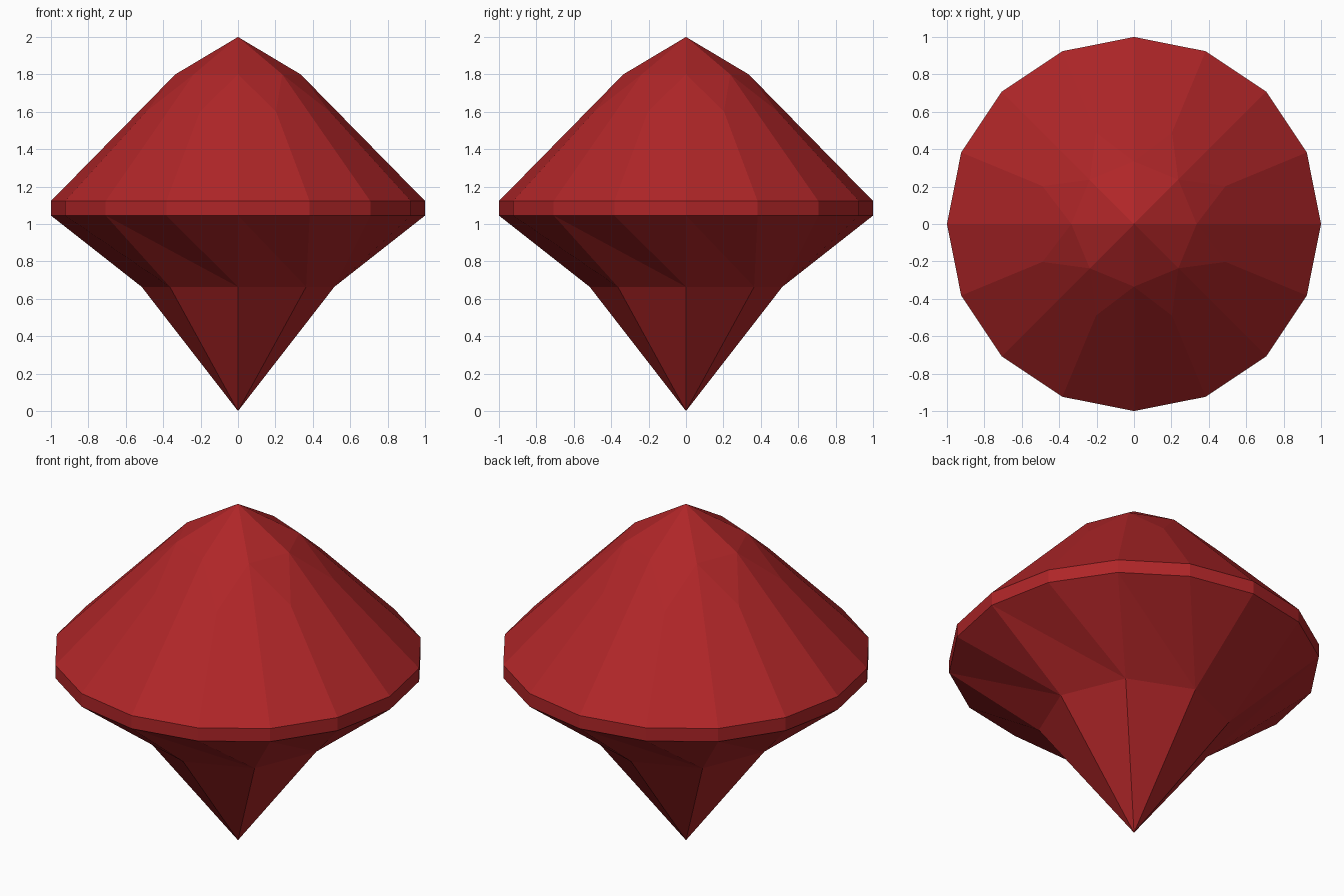
import bpy, bmesh, math

if "Cube" in bpy.data.objects:
    bpy.data.objects.remove(bpy.data.objects["Cube"])

red = bpy.data.materials.new("ruby_red")
red.diffuse_color = (0.43, 0.019, 0.021, 1)
red.use_nodes = True
red.node_tree.nodes["Principled BSDF"].inputs["Base Color"].default_value = red.diffuse_color

bm = bmesh.new()


def ring(count, radius, z, start=0.0):
    """Circle of vertices, the first at the given angle in degrees."""
    out = []
    for i in range(count):
        a = math.radians(start) + 2 * math.pi * i / count
        out.append(bm.verts.new((radius * math.cos(a), radius * math.sin(a), z)))
    return out


tip = bm.verts.new((0, 0, 0))
pavilion = ring(8, 0.515, 0.664)
girdle_low = ring(16, 1.0, 1.045)
girdle_high = ring(16, 1.0, 1.123)
crown_mid = ring(8, 0.53, 1.602, 22.5)
crown_top = ring(8, 0.335, 1.80)
peak = bm.verts.new((0, 0, 2))

# Girdle band
for i in range(16):
    j = (i + 1) % 16
    bm.faces.new((girdle_low[i], girdle_low[j], girdle_high[j], girdle_high[i]))

for i in range(8):
    j = (i + 1) % 8
    a, b, c = 2 * i, 2 * i + 1, (2 * i + 2) % 16
    # Crown: peak facet, star facet and two main facets
    bm.faces.new((peak, crown_top[i], crown_top[j]))
    bm.faces.new((crown_top[i], crown_mid[i], crown_top[j]))
    bm.faces.new((crown_top[i], girdle_high[a], girdle_high[b], crown_mid[i]))
    bm.faces.new((crown_top[j], crown_mid[i], girdle_high[b], girdle_high[c]))
    # Pavilion: twisted fan below the girdle, then the point
    bm.faces.new((pavilion[i], pavilion[j], girdle_low[a]))
    bm.faces.new((pavilion[j], girdle_low[b], girdle_low[a]))
    bm.faces.new((pavilion[j], girdle_low[c], girdle_low[b]))
    bm.faces.new((tip, pavilion[j], pavilion[i]))

bmesh.ops.recalc_face_normals(bm, faces=bm.faces[:])
mesh = bpy.data.meshes.new("gemstone")
bm.to_mesh(mesh)
bm.free()
mesh.materials.append(red)
gem = bpy.data.objects.new("gemstone", mesh)
bpy.context.collection.objects.link(gem)
